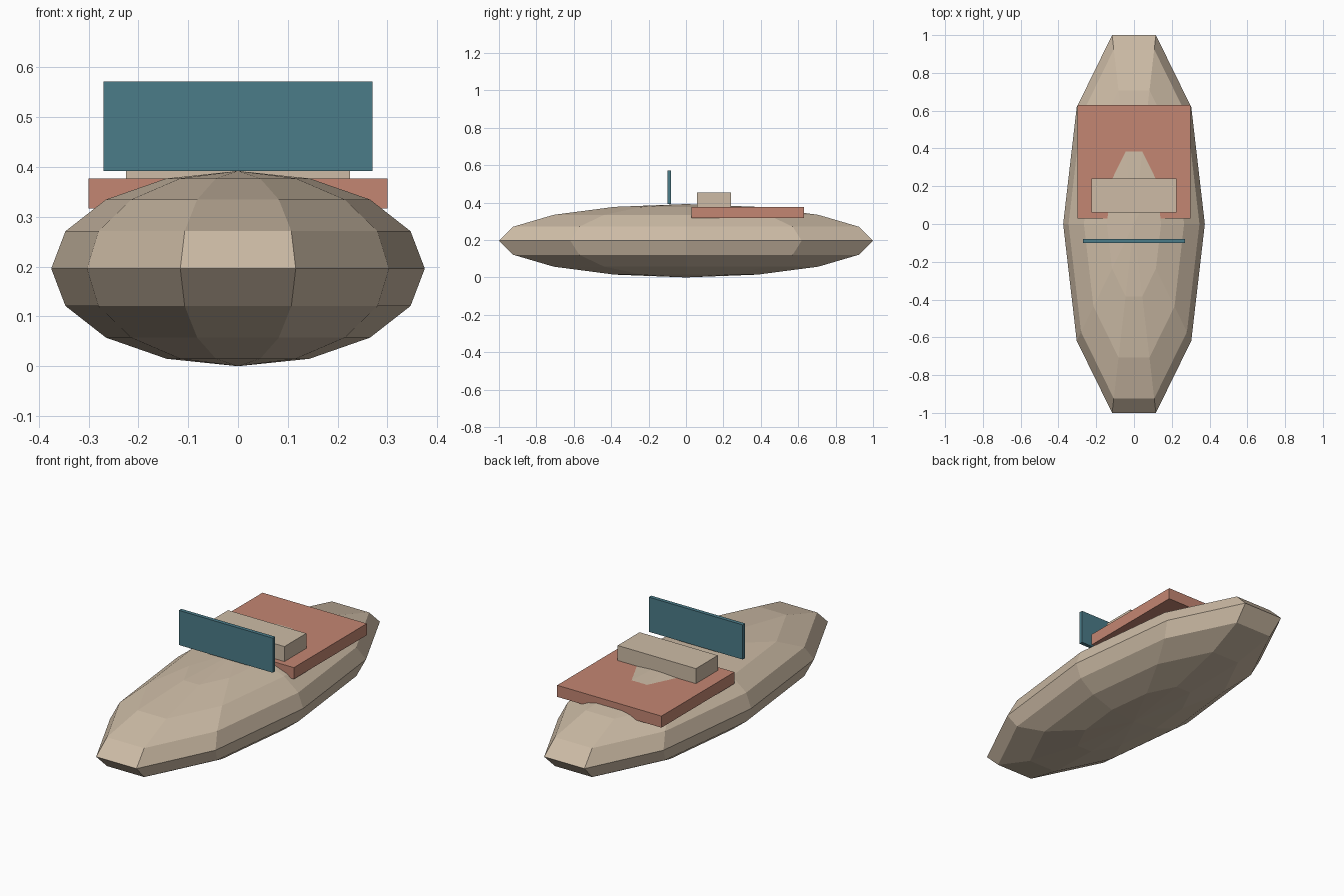
import bpy, bmesh, math
from mathutils import Matrix

if "Cube" in bpy.data.objects:
    bpy.data.objects.remove(bpy.data.objects["Cube"])


def material(name, rgb):
    m = bpy.data.materials.new(name)
    m.diffuse_color = (*rgb, 1)
    m.use_nodes = True
    m.node_tree.nodes["Principled BSDF"].inputs["Base Color"].default_value = m.diffuse_color
    return m


TAN = material("tan", (0.61, 0.50, 0.38))
RED = material("clay_red", (0.55, 0.24, 0.17))
TEAL = material("teal", (0.07, 0.20, 0.25))


def add_object(name, bm, mat):
    mesh = bpy.data.meshes.new(name)
    bm.to_mesh(mesh)
    bm.free()
    mesh.materials.append(mat)
    obj = bpy.data.objects.new(name, mesh)
    bpy.context.collection.objects.link(obj)
    return obj


def box(name, lo, hi, mat):
    size = [b - a for a, b in zip(lo, hi)]
    mid = [(a + b) / 2 for a, b in zip(lo, hi)]
    bm = bmesh.new()
    bmesh.ops.create_cube(bm, size=1, matrix=Matrix.Translation(mid) @ Matrix.Diagonal((*size, 1)))
    return add_object(name, bm, mat)


# Hull: flat-shaded ten-sided ellipsoid, a vertex on each side of the x axis
bm = bmesh.new()
bmesh.ops.create_uvsphere(bm, u_segments=10, v_segments=8, radius=1,
                          matrix=Matrix.Rotation(math.pi / 2, 4, 'Z'))
stretch = 1 / math.sin(math.radians(72))
bmesh.ops.transform(bm, verts=bm.verts,
                    matrix=Matrix.Translation((0, 0, 0.196)) @ Matrix.Diagonal((0.375, stretch, 0.196, 1)))
add_object("hull", bm, TAN)

# Rear deck, seat and windscreen
box("rear_deck", (-0.30, 0.03, 0.317), (0.30, 0.63, 0.377), RED)
box("seat", (-0.225, 0.06, 0.375), (0.225, 0.24, 0.455), TAN)
box("windscreen", (-0.27, -0.10, 0.392), (0.27, -0.08, 0.572), TEAL)
